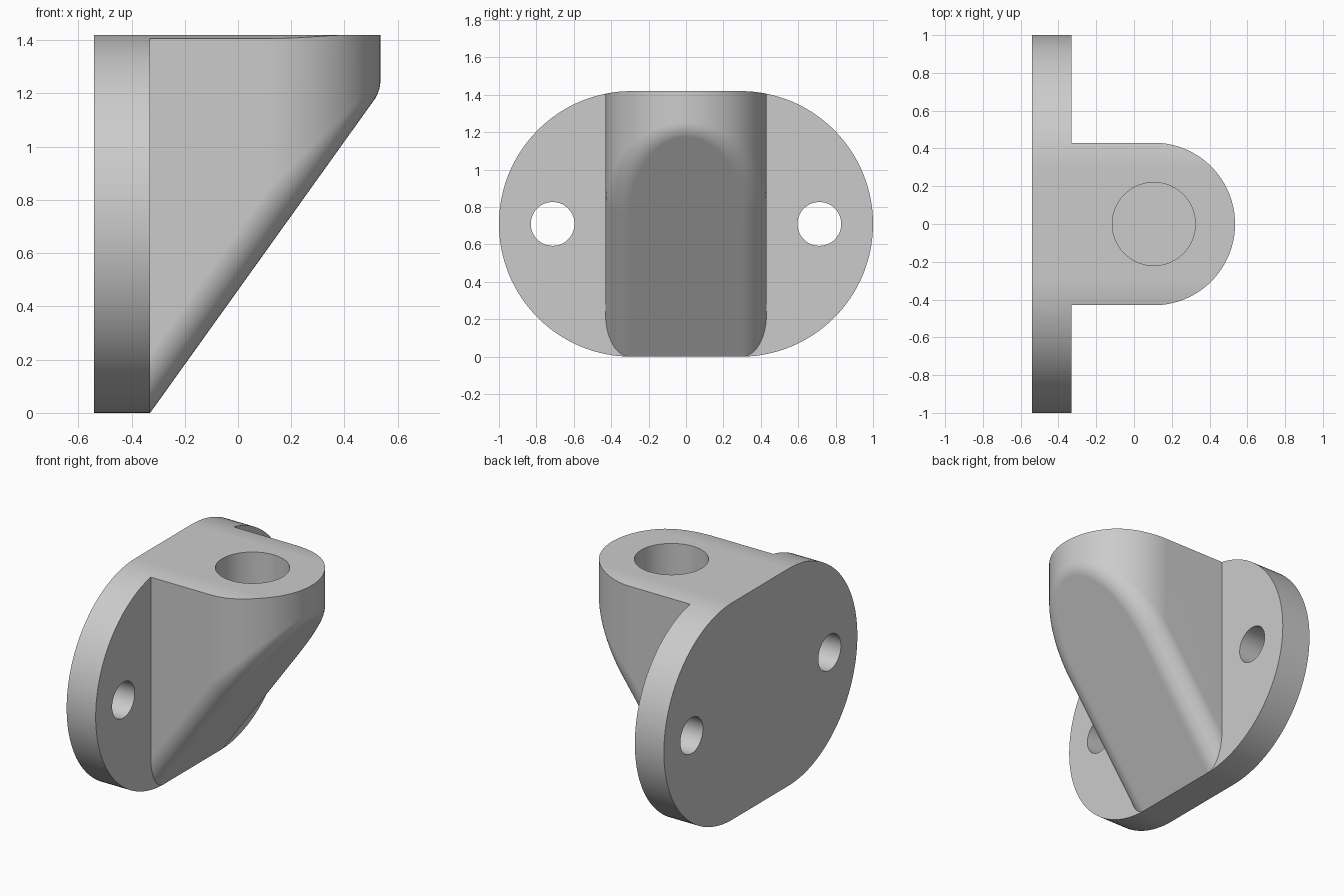
import bpy, bmesh
from math import cos, sin, pi
from mathutils import Vector, Matrix

if "Cube" in bpy.data.objects:
    bpy.data.objects.remove(bpy.data.objects["Cube"], do_unlink=True)

BACK, FACE = -0.54, -0.33      # flange plate, rear and front planes
HEIGHT = 1.42
MID = HEIGHT / 2
HALF_W, ROUND_X = 0.43, 0.105  # arm half width and centre of its rounded end
FILLET = 0.13

grey = bpy.data.materials.new("grey")
grey.use_nodes = True
grey.diffuse_color = (0.6, 0.6, 0.6, 1)
grey.node_tree.nodes["Principled BSDF"].inputs["Base Color"].default_value = (0.6, 0.6, 0.6, 1)


def make_object(name, bm):
    bmesh.ops.recalc_face_normals(bm, faces=bm.faces)
    mesh = bpy.data.meshes.new(name)
    bm.to_mesh(mesh)
    bm.free()
    mesh.materials.append(grey)
    ob = bpy.data.objects.new(name, mesh)
    bpy.context.collection.objects.link(ob)
    return ob


def loft(name, rings):
    """Closed solid through a list of matching rings."""
    bm = bmesh.new()
    loops = [[bm.verts.new(p) for p in ring] for ring in rings]
    n = len(loops[0])
    for a, b in zip(loops, loops[1:]):
        for i in range(n):
            j = (i + 1) % n
            bm.faces.new((a[i], a[j], b[j], b[i]))
    bm.faces.new(loops[0])
    bm.faces.new(loops[-1])
    return make_object(name, bm)


def cylinder(name, centre, radius, depth, axis):
    bm = bmesh.new()
    turn = Matrix.Rotation(pi / 2, 4, "Y") if axis == "X" else Matrix()
    bmesh.ops.create_cone(bm, cap_ends=True, segments=96, radius1=radius, radius2=radius,
                          depth=depth, matrix=Matrix.Translation(centre) @ turn)
    return make_object(name, bm)


def combine(target, cutter, operation):
    mod = target.modifiers.new(operation.lower(), "BOOLEAN")
    mod.operation, mod.solver, mod.object = operation, "EXACT", cutter
    cutter.hide_render = True
    bpy.context.view_layer.objects.active = target
    bpy.ops.object.modifier_apply(modifier=mod.name)
    bpy.data.objects.remove(cutter, do_unlink=True)


# Arm: U-shaped column with a sloped, constant-radius filleted underside
slope = Vector((1, 0, 1.397)).normalized()
under = Vector((slope.z, 0, -slope.x))
foot = Vector((FACE, 0, 0))
inner = HALF_W - FILLET
angles = [-pi / 2 + pi * i / 64 for i in range(65)]
outline = [(BACK + 0.1, -pi / 2)] + [(ROUND_X, a) for a in angles] + [(BACK + 0.1, pi / 2)]
STEPS = 12
columns = []
for x, a in outline:
    wall = Vector((cos(a), sin(a), 0))
    c = Vector((x, 0, 0)) + wall * inner
    # ball centre sits one fillet radius inside the sloped plane
    c.z = ((c - foot).dot(under) + FILLET) / -under.z
    top = c + wall * FILLET
    top.z = HEIGHT + 0.2
    columns.append([top] + [c + wall.slerp(under, k / STEPS) * FILLET for k in range(STEPS + 1)])
body = loft("bracket_body", list(zip(*columns)))

# Plate slab, oversized, joined to the arm
bm = bmesh.new()
bmesh.ops.create_cube(bm, size=1, matrix=Matrix.Translation(((BACK + FACE) / 2, 0, MID))
                      @ Matrix.Diagonal((FACE - BACK, 3, 3, 1)))
combine(body, make_object("plate_slab", bm), "UNION")

# Rounded flange outline trims plate and arm together
side = 1 - MID
profile = [(s * side + MID * cos(a), MID + MID * sin(a))
           for s, start in ((1, -pi / 2), (-1, pi / 2))
           for a in [start + pi * i / 64 for i in range(65)]]
trim = loft("flange_outline", [[(x, y, z) for y, z in profile] for x in (-1, 1)])
combine(body, trim, "INTERSECT")

# Blind socket in the top and two bolt holes through the plate
combine(body, cylinder("socket_cutter", (ROUND_X, 0, HEIGHT), 0.22, 0.8, "Z"), "DIFFERENCE")
for y in (-0.713, 0.713):
    combine(body, cylinder("bolt_cutter", (BACK, y, MID), 0.117, 1, "X"), "DIFFERENCE")

# Smooth curved walls, crisp edges
bpy.ops.object.select_all(action="DESELECT")
body.select_set(True)
bpy.context.view_layer.objects.active = body
bpy.ops.object.shade_smooth_by_angle(angle=pi / 7)
weighted = body.modifiers.new("weighted_normals", "WEIGHTED_NORMAL")
weighted.keep_sharp = True
